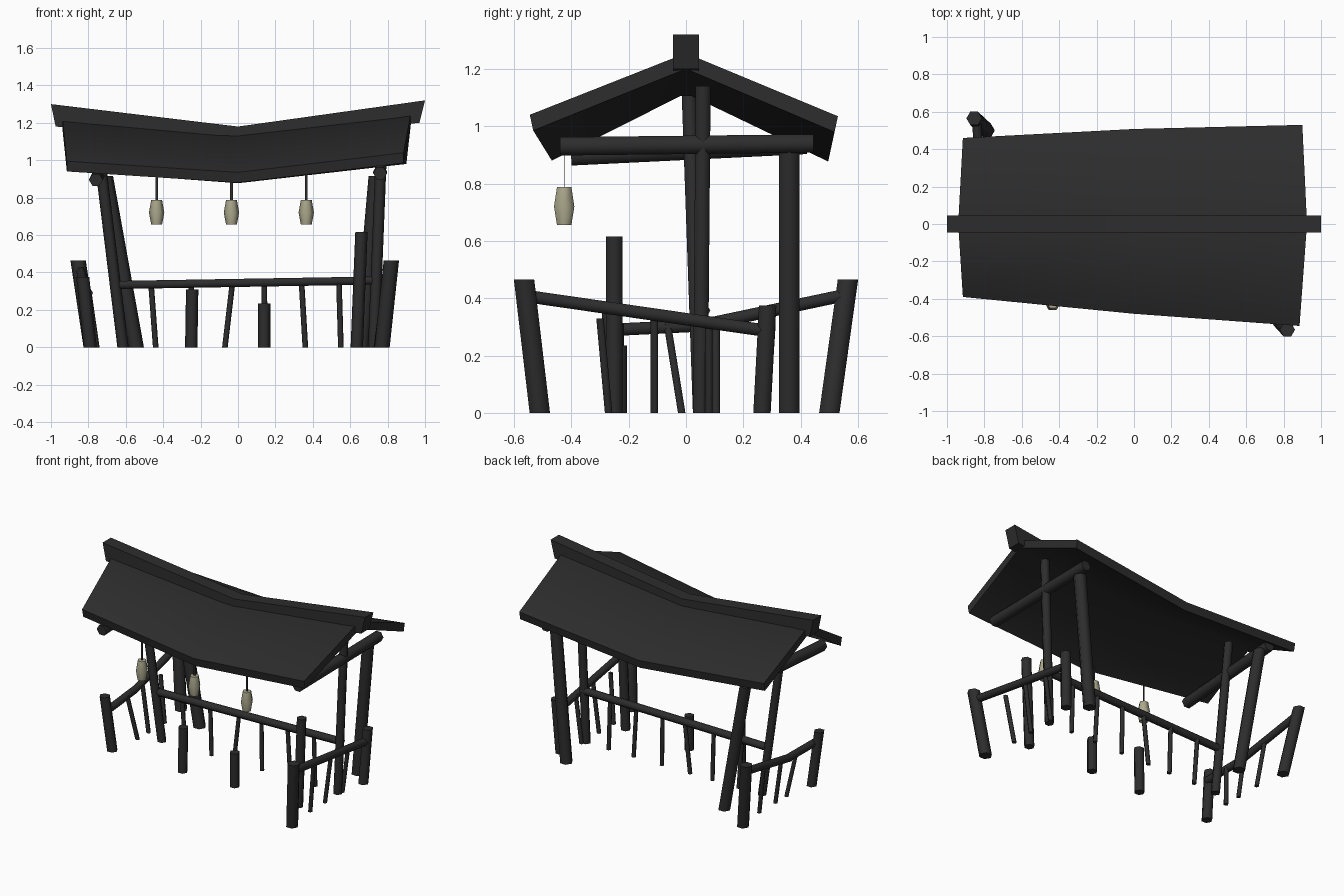
import bpy, bmesh, math
from mathutils import Vector

if "Cube" in bpy.data.objects:
    bpy.data.objects.remove(bpy.data.objects["Cube"])


def material(name, rgb):
    m = bpy.data.materials.new(name)
    m.diffuse_color = (*rgb, 1)
    m.use_nodes = True
    m.node_tree.nodes["Principled BSDF"].inputs["Base Color"].default_value = m.diffuse_color
    return m


WOOD = material("charcoal wood", (0.026, 0.026, 0.026))
PAPER = material("pale lantern paper", (0.41, 0.39, 0.265))


def loft(name, rings, mat):
    """Closed solid through a list of matching cross-sections."""
    bm = bmesh.new()
    vs = [[bm.verts.new(p) for p in ring] for ring in rings]
    n = len(rings[0])
    for a, b in zip(vs, vs[1:]):
        for i in range(n):
            bm.faces.new((a[i], a[(i + 1) % n], b[(i + 1) % n], b[i]))
    bm.faces.new(vs[0])
    bm.faces.new(vs[-1])
    bmesh.ops.recalc_face_normals(bm, faces=bm.faces)
    # smooth long sides, keep corners and ends crisp
    for f in bm.faces:
        f.smooth = True
    for e in bm.edges:
        e.smooth = e.calc_face_angle(3.0) < math.radians(66)
    me = bpy.data.meshes.new(name)
    bm.to_mesh(me)
    bm.free()
    me.materials.append(mat)
    ob = bpy.data.objects.new(name, me)
    bpy.context.collection.objects.link(ob)
    return ob


def ring(c, u, v, r, n):
    return [c + r * (u * math.cos(t) + v * math.sin(t))
            for t in (2 * math.pi * i / n for i in range(n))]


def rod(name, a, b, r, n=6, upright=True):
    """Pole from a to b; upright poles get level-cut ends."""
    a, b = Vector(a), Vector(b)
    u, v = Vector((1, 0, 0)), Vector((0, 1, 0))
    if not upright:
        d = (b - a).normalized()
        u = d.cross(Vector((0, 0, 1))).normalized()
        v = d.cross(u)
    return loft(name, [ring(a, u, v, r, n), ring(b, u, v, r, n)], WOOD)


# Sagging roof: one folded sheet through three stations (front eave, ridge, back eave, ridge depth)
STATIONS = [
    [(-0.915, -0.39, 0.995), (-0.94, 0, 1.235), (-0.915, 0.46, 1.0), 0.055],
    [(0, -0.48, 0.935), (0, 0, 1.15), (0, 0.508, 0.932), 0.035],
    [(0.885, -0.545, 1.04), (0.925, 0, 1.255), (0.9, 0.53, 1.035), 0.055],
]
rings = []
for *s, depth in STATIONS:
    f, r, b = (Vector(p) for p in s)
    rings.append([f, r, b, b + Vector((0, -0.012, -0.055)),
                  r + Vector((0, 0, -depth)), f + Vector((0, 0.012, -0.055))])
loft("roof", rings, WOOD)

# Ridge beam
loft("ridge_beam", [
    [Vector((xt, -0.045, zt)), Vector((xt, 0.045, zt)),
     Vector((xb, 0.045, zb)), Vector((xb, -0.045, zb))]
    for xt, zt, xb, zb in [(-1, 1.3, -0.975, 1.18), (0, 1.18, 0, 1.105), (1, 1.32, 0.97, 1.2)]
], WOOD)

# Main posts and cross beams
rod("left_centre_post", (-0.615, 0.05, 0), (-0.755, 0.01, 1.14), 0.03)
rod("left_back_post", (-0.545, 0.36, 0), (-0.71, 0.36, 0.915), 0.042)
rod("right_centre_post", (0.725, 0.05, 0), (0.77, 0.06, 1.14), 0.03)
rod("right_back_post", (0.66, 0.36, 0), (0.74, 0.36, 0.915), 0.042)
rod("left_cross_beam", (-0.76, -0.40, 0.895), (-0.74, 0.42, 0.935), 0.037, 6, False)
rod("right_cross_beam", (0.76, -0.44, 0.93), (0.76, 0.445, 0.94), 0.037, 6, False)

# Long rail with its balusters
rod("long_rail", (-0.645, 0.045, 0.333), (0.755, 0.06, 0.357), 0.025, 6, False)
for bot, top in [(-0.44, -0.465), (-0.24, -0.25), (-0.07, -0.03), (0.145, 0.14),
                 (0.36, 0.34), (0.55, 0.54)]:
    rod("long_rail_baluster", (bot, 0.055, 0), (top, 0.055, 0.34), 0.015)

# Side railings
rod("left_rail_back_post", (-0.785, 0.50, 0), (-0.855, 0.565, 0.465), 0.041)
rod("left_rail_front_post", (-0.79, -0.24, 0), (-0.83, -0.265, 0.375), 0.035)
rod("left_rail_front_part", (-0.80, -0.25, 0.29), (-0.815, 0.05, 0.305), 0.025, 6, False)
rod("left_rail_back_part", (-0.815, 0.03, 0.30), (-0.84, 0.55, 0.41), 0.025, 6, False)
rod("right_rail_front_post", (0.77, -0.51, 0), (0.82, -0.565, 0.465), 0.041)
rod("right_rail_back_post", (0.77, 0.265, 0), (0.79, 0.285, 0.375), 0.035)
rod("right_rail", (0.81, -0.54, 0.405), (0.785, 0.27, 0.288), 0.025, 6, False)
for bot, top in [(0.28, 0.30), (0.105, 0.105), (-0.015, -0.065)]:
    rod("left_baluster", (-0.755, bot, 0), (-0.80, top, 0.31), 0.015)
for bot, top in [(-0.27, -0.30), (-0.11, -0.11), (0.08, 0.08)]:
    rod("right_baluster", (0.74, bot, 0), (0.785, top, 0.33), 0.015)

# Broken stakes along the front
for x, xt, y, h in [(-0.25, -0.245, -0.245, 0.31), (0.14, 0.14, -0.235, 0.235),
                    (0.635, 0.66, -0.25, 0.615)]:
    rod("front_stake", (x, y, 0), (xt, y, h), 0.033)

# Hanging lanterns with flat ribbon cords
X, Y = Vector((1, 0, 0)), Vector((0, 1, 0))
for x in (-0.435, -0.035, 0.365):
    c = Vector((x, -0.425, 0))
    loft("lantern", [ring(c + Vector((0, 0, z)), X, Y, r, 6)
                     for z, r in [(0.655, 0.029), (0.72, 0.041), (0.788, 0.029)]], PAPER)
    loft("lantern_cord", [[c + Vector((dx, dy, z)) for dx, dy in
                           [(-0.007, -0.0008), (0.007, -0.0008), (0.007, 0.0008), (-0.007, 0.0008)]]
                          for z in (0.785, 0.93)], WOOD)
